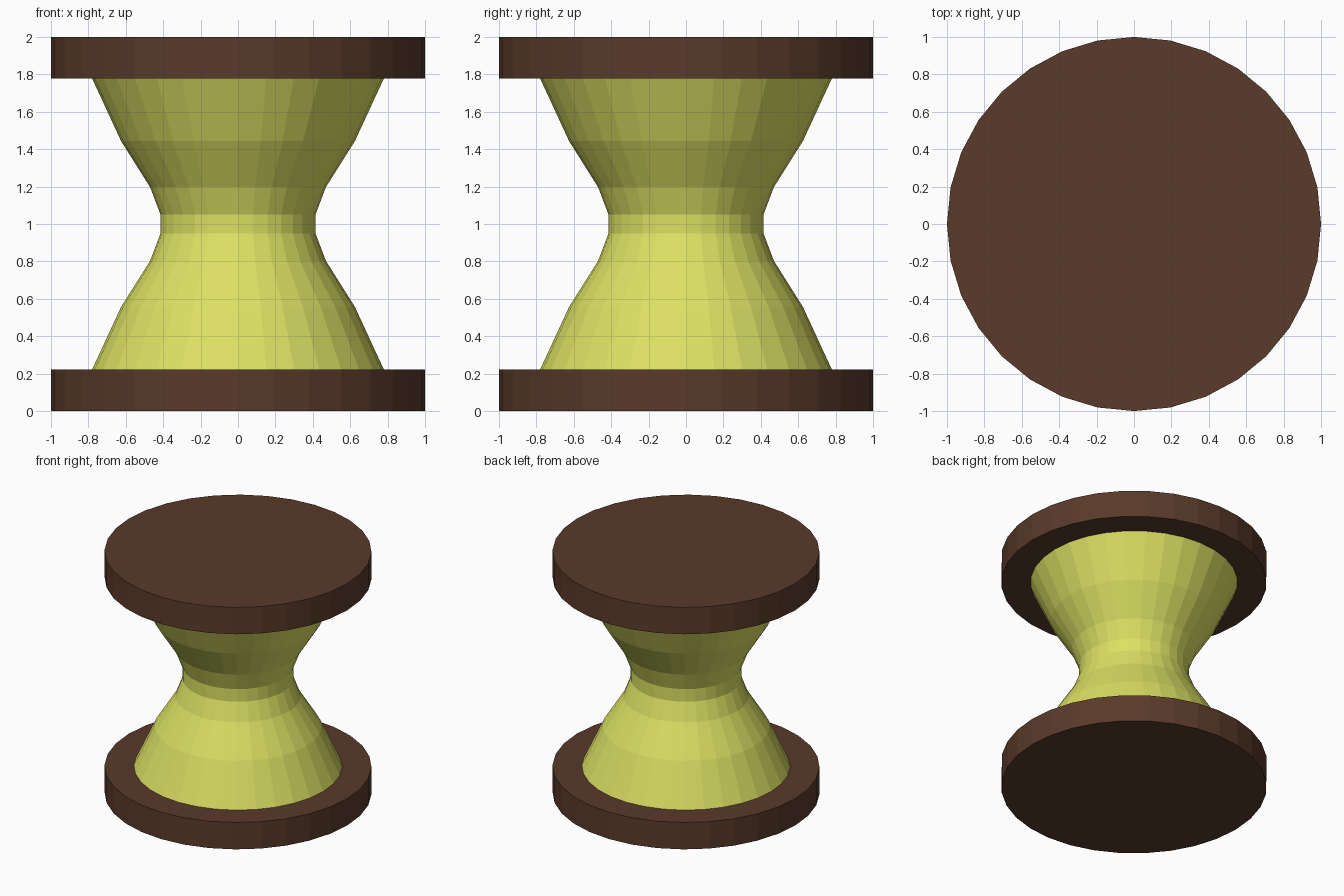
import bpy, bmesh
from math import sin, cos, pi

if "Cube" in bpy.data.objects:
    bpy.data.objects.remove(bpy.data.objects["Cube"])

SIDES = 32

def material(name, color):
    m = bpy.data.materials.new(name)
    m.diffuse_color = color
    m.use_nodes = True
    m.node_tree.nodes["Principled BSDF"].inputs["Base Color"].default_value = m.diffuse_color
    return m

def lathe(name, profile, mat):
    """Revolve (radius, z) points around z, closed with flat ends."""
    bm = bmesh.new()
    rings = [[bm.verts.new((r * cos(2 * pi * i / SIDES), r * sin(2 * pi * i / SIDES), z))
              for i in range(SIDES)] for r, z in profile]
    for low, high in zip(rings, rings[1:]):
        for i in range(SIDES):
            j = (i + 1) % SIDES
            bm.faces.new((low[i], low[j], high[j], high[i]))
    bm.faces.new(rings[0][::-1])
    bm.faces.new(rings[-1])
    mesh = bpy.data.meshes.new(name)
    bm.to_mesh(mesh)
    bm.free()
    mesh.materials.append(mat)
    obj = bpy.data.objects.new(name, mesh)
    bpy.context.collection.objects.link(obj)
    return obj

wood = material("dark_wood", (0.10, 0.043, 0.023, 1))
yellow = material("yellow_green", (0.72, 0.75, 0.125, 1))

# End discs
lathe("bottom_disc", [(1, 0), (1, 0.222)], wood)
lathe("top_disc", [(1, 1.778), (1, 2)], wood)

# Waisted body: lower half profile, mirrored about z = 1
half = [(0.78, 0.222), (0.625, 0.557), (0.47, 0.803), (0.415, 0.948)]
lathe("waisted_body", half + [(r, 2 - z) for r, z in reversed(half)], yellow)
